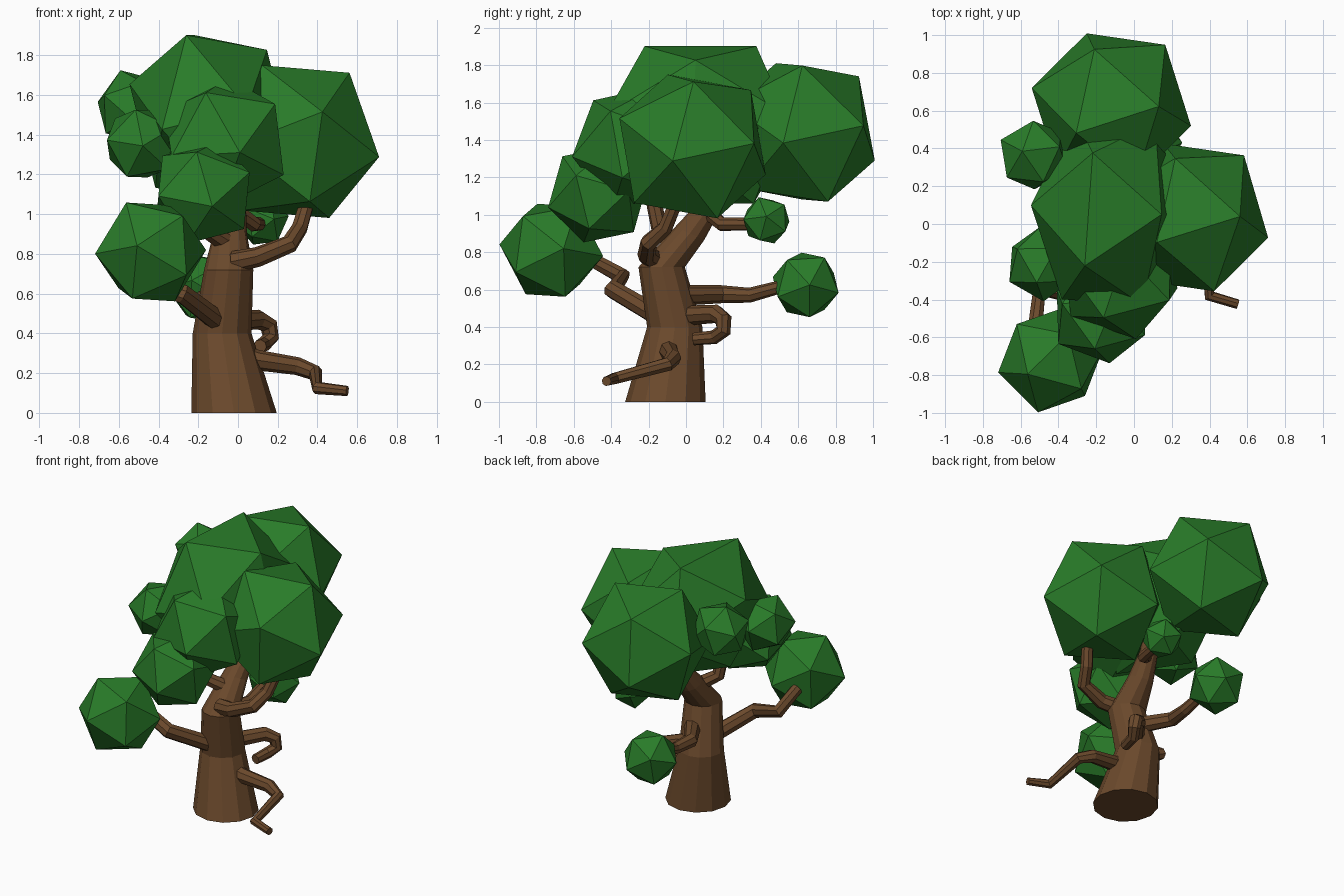
import bpy, bmesh, math
from mathutils import Vector, Matrix

if "Cube" in bpy.data.objects:
    bpy.data.objects.remove(bpy.data.objects["Cube"])


def material(name, color):
    m = bpy.data.materials.new(name)
    m.diffuse_color = (*color, 1)
    m.use_nodes = True
    m.node_tree.nodes["Principled BSDF"].inputs["Base Color"].default_value = m.diffuse_color
    return m


BARK = material("bark_brown", (0.147, 0.067, 0.025))
LEAF = material("leaf_green", (0.022, 0.2, 0.022))


def add_object(name, mesh, mat):
    mesh.materials.clear()
    mesh.materials.append(mat)
    ob = bpy.data.objects.new(name, mesh)
    bpy.context.collection.objects.link(ob)
    return ob


def from_bmesh(name, bm, mat):
    bmesh.ops.recalc_face_normals(bm, faces=bm.faces)
    me = bpy.data.meshes.new(name)
    bm.to_mesh(me)
    bm.free()
    return add_object(name, me, mat)


def frame(a, b):
    """Rotation whose axes follow direction a and the side towards b."""
    z = Vector(a).normalized()
    y = z.cross(Vector(b)).normalized()
    return Matrix((y.cross(z), y, z)).transposed()


def clump(name, center, radius, d1, d2, extra=Matrix.Identity(3)):
    """Icosahedron with one corner along d1 and a neighbouring corner towards d2."""
    bm = bmesh.new()
    bmesh.ops.create_icosphere(bm, subdivisions=1, radius=1)
    bm.verts.ensure_lookup_table()
    v = bm.verts[0]
    n = v.link_edges[0].other_vert(v)
    rot = frame(d1, d2) @ frame(v.co, n.co).transposed()
    m = Matrix.Translation(center) @ (extra @ rot * radius).to_4x4()
    m[3][3] = 1
    bmesh.ops.transform(bm, matrix=m, verts=bm.verts)
    return from_bmesh(name, bm, LEAF)


def branch(name, points, r0, r1):
    """Tapered tube through the points."""
    cu = bpy.data.curves.new(name + "_path", 'CURVE')
    cu.dimensions = '3D'
    cu.bevel_depth = 1
    cu.bevel_resolution = 2
    cu.use_fill_caps = True
    sp = cu.splines.new('POLY')
    sp.use_smooth = False
    sp.points.add(len(points) - 1)
    for i, (p, co) in enumerate(zip(sp.points, points)):
        p.co = (*co, 1)
        p.radius = r0 + (r1 - r0) * i / (len(points) - 1)
    tmp = bpy.data.objects.new(name + "_tmp", cu)
    bpy.context.collection.objects.link(tmp)
    dg = bpy.context.evaluated_depsgraph_get()
    me = bpy.data.meshes.new_from_object(tmp.evaluated_get(dg))
    bpy.data.objects.remove(tmp)
    for f in me.polygons:
        f.use_smooth = False
    add_object(name, me, BARK)


# Trunk: stacked 12-sided rings (centre, radius, backward tilt)
bm = bmesh.new()
rings = []
for c, r, tilt in [((-.02, -.11, 0), .215, 0), ((-.08, -.06, .4), .148, 0),
                   ((-.047, -.13, .72), .124, 0), ((-.04, .02, .9), .085, -25),
                   ((-.02, .13, 1.05), .06, -30), ((.02, .18, 1.25), .045, 0)]:
    m = Matrix.Translation(c) @ Matrix.Rotation(math.radians(tilt), 4, 'X')
    rings.append([bm.verts.new(m @ Vector((r * math.cos(a), r * math.sin(a), 0)))
                  for a in (math.tau * i / 12 for i in range(12))])
for lo, hi in zip(rings, rings[1:]):
    for i in range(12):
        j = (i + 1) % 12
        bm.faces.new((lo[i], lo[j], hi[j], hi[i]))
bm.faces.new(rings[0][::-1])
bm.faces.new(rings[-1])
from_bmesh("trunk", bm, BARK)

# Branches
branch("low_right_branch", [(.0, -.09, .29), (.1, -.09, .265), (.3, -.07, .235),
                            (.39, -.1, .2), (.4, -.38, .125), (.55, -.425, .11)], .058, .026)
branch("front_left_branch", [(-.06, -.1, .43), (-.28, -.39, .6), (-.5, -.34, .67),
                             (-.52, -.52, .77)], .056, .04)
branch("back_branch", [(-.04, -.02, .57), (-.17, .19, .575), (-.15, .34, .57),
                       (-.16, .6, .64)], .056, .032)
branch("hooked_branch", [(-.03, -.02, .46), (.1, .16, .47), (.155, .2, .44), (.165, .2, .38),
                         (.13, .15, .345), (.11, .04, .335)], .054, .034)
branch("high_right_branch", [(-.02, -.17, .76), (.1, -.21, .785), (.26, -.2, .85),
                             (.31, -.11, .93), (.36, -.04, 1.1)], .055, .037)
branch("high_front_branch", [(-.05, -.06, .85), (-.16, -.14, .92), (-.18, -.18, 1.1)],
       .052, .04)
branch("high_back_branch", [(-.03, .1, 1.03), (.08, .19, .95), (.12, .4, .95)], .044, .033)

# Large leaf clumps
PHI = (1 + 5 ** .5) / 2
stretch = (Matrix.Rotation(math.radians(-4), 3, 'Z') @ Matrix.Rotation(math.radians(-14), 3, 'Y')
           @ Matrix.Diagonal((.42, .57, .51)))
clump("top_clump", (-.135, .07, 1.48), 1, (0, 1, PHI), (0, -1, PHI), stretch)
clump("back_clump", (-.12, .62, 1.44), .437, (-.09, .305, .3), (.29, .325, .03))
clump("right_clump", (.29, .035, 1.365), .44, (.27, .005, .345), (.42, -.105, -.07))
clump("front_clump", (-.07, -.275, 1.36), .347, (.08, -.335, -.05), (-.09, -.225, .25))
clump("lower_front_clump", (-.175, -.47, 1.11), .28, (.045, -.265, -.07), (-.04, -.165, .22))
clump("low_left_clump", (-.44, -.72, .81), .287, (-.065, -.265, .03), (-.12, -.08, .24))

# Small leaf clumps
clump("left_clump", (-.485, -.21, 1.355), .2, (-.03, -.1, .17), (-.18, -.08, -.02))
clump("far_left_clump", (-.53, .365, 1.54), .195, (-.06, .02, .18), (-.175, .08, .03))
clump("high_back_clump", (.12, .43, .97), .137, (.13, .0, .02), (.05, -.04, .12))
clump("low_back_clump", (-.165, .64, .625), .193, (.18, .02, .0), (.08, -.1, .13))
